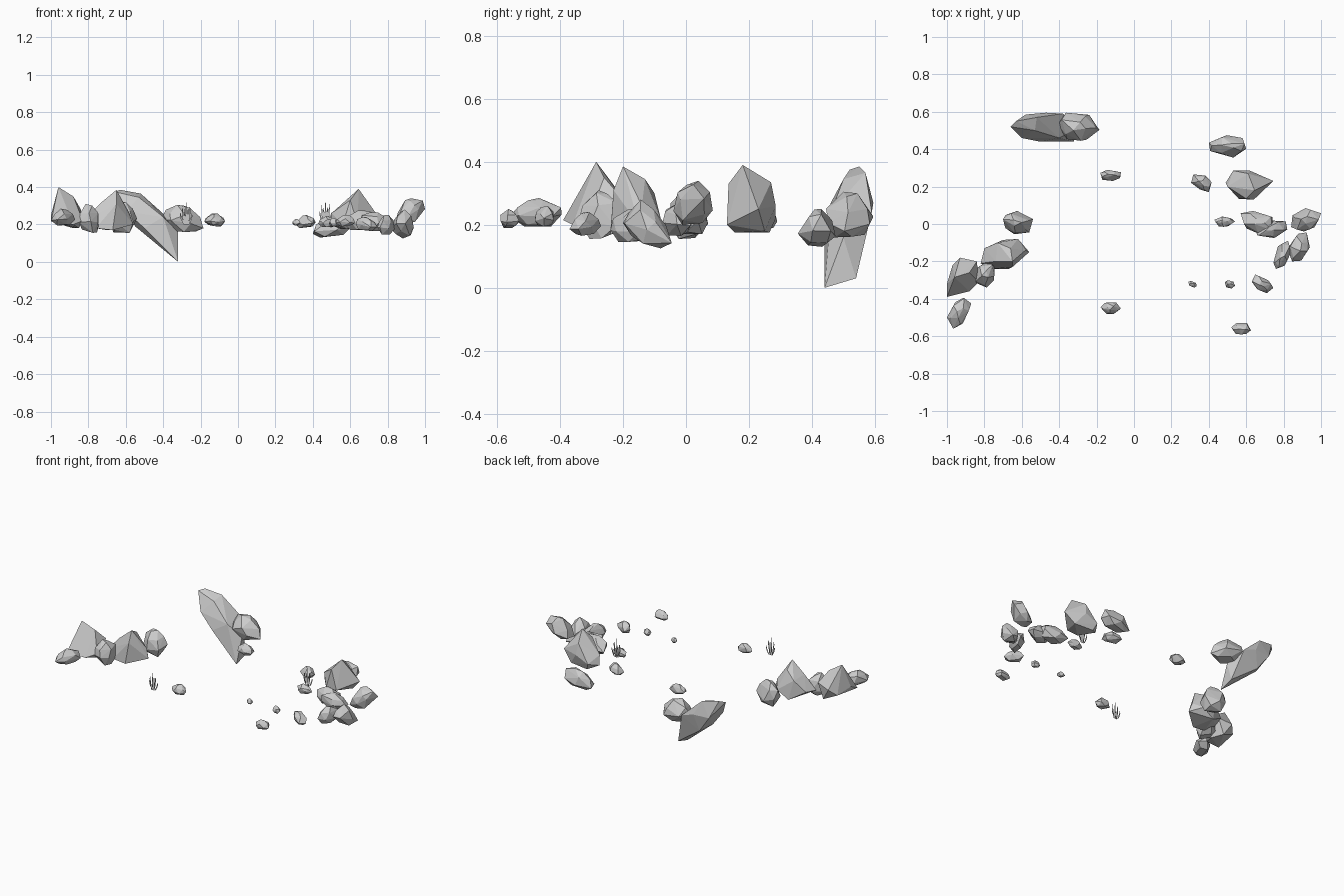
import bpy, bmesh, math, random

if "Cube" in bpy.data.objects:
    bpy.data.objects.remove(bpy.data.objects["Cube"])


def hull(name, pts):
    """Flat-faced convex stone around a few points."""
    bm = bmesh.new()
    for p in pts:
        bm.verts.new(p)
    res = bmesh.ops.convex_hull(bm, input=bm.verts)
    junk = {g for g in res["geom_interior"] + res["geom_unused"] if isinstance(g, bmesh.types.BMVert)}
    bmesh.ops.delete(bm, geom=list(junk), context='VERTS')
    bmesh.ops.recalc_face_normals(bm, faces=bm.faces)
    me = bpy.data.meshes.new(name)
    bm.to_mesh(me)
    bm.free()
    ob = bpy.data.objects.new(name, me)
    bpy.context.collection.objects.link(ob)
    return ob


def rock(name, x0, x1, y0, y1, z0, z1, lean_xy=0, lean_xz=0, seed=1, lean_yz=0):
    """Irregular boulder from stacked rings, fitted to its extents."""
    rnd = random.Random(seed)
    pts = []
    for z, r, n in ((-0.9, 0.6, 4), (-0.3, 0.95, 6), (0.4, 0.8, 5), (0.95, 0.3, 3)):
        off = rnd.uniform(0, 6.28)
        for i in range(n):
            a = off + (i + rnd.uniform(-.2, .2)) * math.tau / n
            k = r * rnd.uniform(0.88, 1.1)
            x, y = k * math.cos(a), k * math.sin(a)
            zz = z + rnd.uniform(-.15, .15)
            pts.append((x, y + lean_xy * x, zz + lean_xz * x + lean_yz * y))
    out = []
    lims = [(min(p[i] for p in pts), max(p[i] for p in pts)) for i in range(3)]
    box = ((x0, x1), (y0, y1), (z0, z1))
    for p in pts:
        out.append([b[0] + (v - l[0]) / (l[1] - l[0]) * (b[1] - b[0])
                    for v, l, b in zip(p, lims, box)])
    return hull(name, out)


# Long leaning slab at the back left
hull("leaning_slab", [
    (-.66, .52, .375), (-.63, .55, .385), (-.52, .57, .365), (-.53, .50, .345),
    (-.60, .46, .27), (-.38, .59, .24), (-.47, .595, .27), (-.40, .46, .24),
    (-.50, .44, .18), (-.50, .57, .16), (-.32, .44, 0), (-.32, .54, .03),
    (-.32, .50, .16), (-.58, .585, .27), (-.55, .5, .19)])

# Peaked boulders
hull("left_peak_inner", [
    (-.65, -.2, .385), (-.66, -.13, .345), (-.73, -.1, .30), (-.80, -.13, .23),
    (-.82, -.21, .22), (-.76, -.24, .18), (-.67, -.24, .17), (-.56, -.15, .2),
    (-.62, -.08, .22), (-.7, -.085, .17), (-.74, -.2, .31), (-.58, -.14, .26),
    (-.65, -.23, .31)])
hull("left_peak_outer", [
    (-.96, -.285, .40), (-.88, -.26, .35), (-.84, -.2, .28), (-.83, -.31, .22),
    (-.93, -.18, .26), (-.97, -.22, .22), (-1, -.32, .25), (-1, -.39, .215),
    (-.88, -.36, .2), (-.88, -.2, .18), (-.85, -.28, .18)])
hull("right_peak", [
    (.645, .18, .39), (.61, .27, .335), (.6, .135, .33), (.5, .2, .26),
    (.745, .23, .25), (.62, .285, .26), (.53, .285, .22), (.49, .22, .2),
    (.56, .135, .2), (.64, .13, .2), (.68, .25, .18), (.55, .265, .175), (.58, .155, .175)])

# Ordinary boulders and pebbles: extents, then leans
rock("slab_foot_rock", -.41, -.185, .445, .595, .16, .305, -.1, -.3, 3)
rock("back_pebble", -.18, -.07, .23, .29, .19, .26, 0, 0, 4)
rock("left_middle_rock", -.70, -.54, -.055, .07, .155, .32, -.1, .1, 5)
rock("left_gap_rock", -.85, -.745, -.34, -.2, .155, .31, .1, -.1, 6)
rock("left_front_rock", -1, -.87, -.56, -.395, .195, .285, .45, 0, 7)
rock("front_pebble", -.18, -.07, -.48, -.42, .195, .26, 0, 0, 8)
rock("right_back_rock", .4, .6, .355, .475, .13, .25, -.1, .3, 9)
rock("right_back_pebble", .305, .415, .17, .265, .18, .25, -.4, .2, 10)
rock("weed_pebble", .43, .54, -.015, .04, .185, .245, 0, 0, 11)
rock("right_middle_rock", .57, .745, -.055, .07, .17, .275, -.2, 0, 12)
rock("right_flat_rock", .645, .82, -.075, .02, .165, .265, .3, -.1, 13)
rock("right_end_rock", .84, 1, -.04, .085, .2, .34, .2, .5, 14)
rock("right_side_rock", .82, .94, -.2, -.045, .125, .28, .3, -.1, 15, -.6)
rock("right_side_low_rock", .745, .84, -.24, -.09, .145, .25, .5, 0, 16)
rock("right_front_rock", .63, .745, -.37, -.27, .165, .24, -.4, -.2, 17)
rock("tiny_pebble", .29, .335, -.34, -.305, .195, .23, -.3, 0, 18)
rock("small_pebble", .485, .54, -.345, -.3, .19, .235, -.3, 0, 19)
rock("front_right_pebble", .52, .625, -.59, -.53, .19, .25, 0, 0, 20)


# Weed tufts: thin curved blades fanning out from a base
def tuft(name, cx, cy, z0, height):
    bm = bmesh.new()
    for i, h in enumerate((.55, .8, .7, 1, .75, .85, .5)):
        u = (i - 3) / 3
        y = cy + .004 * (-1) ** i
        rows = []
        for t, w in ((0, .003), (.4, .0045), (.75, .003)):
            x = cx + .012 * u + .02 * u * math.sin(t * math.pi / 2)
            z = z0 + t * h * height
            rows.append([bm.verts.new((x - w, y, z)), bm.verts.new((x + w, y, z))])
        tip = bm.verts.new((cx + .03 * u, y, z0 + h * height))
        for a, b in zip(rows, rows[1:]):
            bm.faces.new((a[0], a[1], b[1], b[0]))
        bm.faces.new((rows[-1][0], rows[-1][1], tip))
    me = bpy.data.meshes.new(name)
    bm.to_mesh(me)
    bm.free()
    bpy.context.collection.objects.link(bpy.data.objects.new(name, me))


tuft("front_weed", -.277, -.504, .2, .12)
tuft("right_weed", .468, .07, .205, .125)
